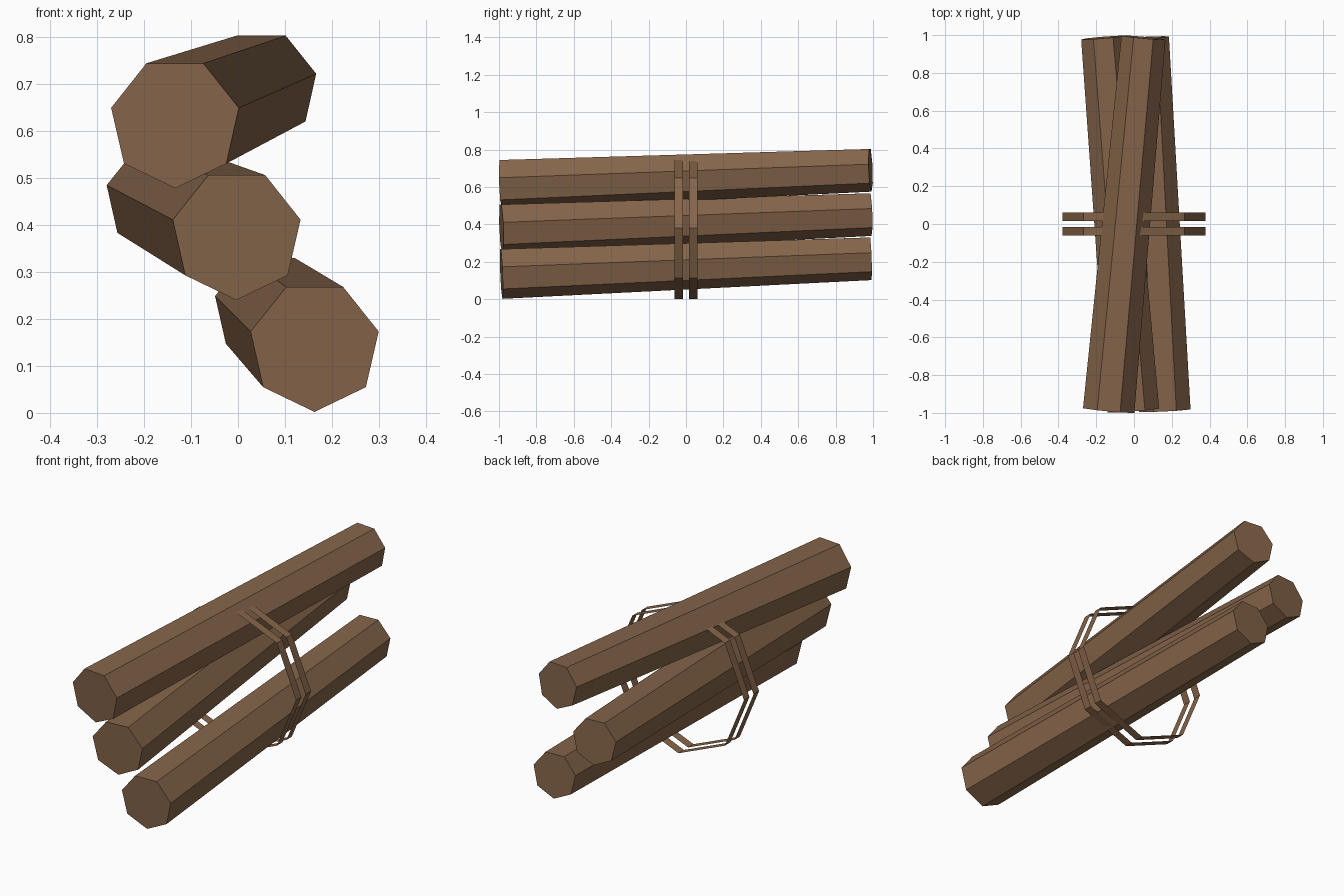
import bpy, bmesh, math
from mathutils import Vector

if "Cube" in bpy.data.objects:
    bpy.data.objects.remove(bpy.data.objects["Cube"])

brown = bpy.data.materials.new("bark brown")
brown.diffuse_color = (0.235, 0.130, 0.068, 1.0)
brown.use_nodes = True
brown.node_tree.nodes["Principled BSDF"].inputs["Base Color"].default_value = brown.diffuse_color


def finish(bm, name):
    mesh = bpy.data.meshes.new(name)
    bm.to_mesh(mesh)
    bm.free()
    mesh.materials.append(brown)
    obj = bpy.data.objects.new(name, mesh)
    bpy.context.collection.objects.link(obj)
    return obj


def ring(bm, centre, u, v, radius, sides, start):
    verts = []
    for i in range(sides):
        a = start + 2 * math.pi * i / sides
        verts.append(bm.verts.new(centre + radius * (math.cos(a) * u + math.sin(a) * v)))
    return verts


def bridge(bm, a, b):
    n = len(a)
    for i in range(n):
        j = (i + 1) % n
        bm.faces.new((a[i], a[j], b[j], b[i]))


# Tapered seven-sided log with its ends square to its axis
def log(name, front, back):
    p, q = Vector(front), Vector(back)
    d = (q - p).normalized()
    u = d.cross(Vector((0, 0, 1))).normalized()
    v = u.cross(d)
    bm = bmesh.new()
    a = ring(bm, p, u, v, 0.14, 7, -math.pi / 2)
    b = ring(bm, q, u, v, 0.12, 7, -math.pi / 2)
    bridge(bm, a, b)
    bm.faces.new(a)
    bm.faces.new(b)
    bmesh.ops.recalc_face_normals(bm, faces=bm.faces)
    finish(bm, name)


# Thin open eight-sided tie band around the stack
def band(name, y, width=0.045, radius=0.378):
    u, v = Vector((1, 0, 0)), Vector((0, 0, 1))
    bm = bmesh.new()
    a = ring(bm, Vector((0, y - width / 2, 0.38)), u, v, radius, 8, 0)
    b = ring(bm, Vector((0, y + width / 2, 0.38)), u, v, radius, 8, 0)
    bridge(bm, a, b)
    bm.normal_update()
    # make the band face outwards
    for f in bm.faces:
        if f.normal.dot(f.calc_center_median() - Vector((0, y, 0.38))) < 0:
            f.normal_flip()
    finish(bm, name)


log("bottom_log", (0.163, -0.987, 0.142), (0.068, 0.987, 0.222))
log("middle_log", (-0.003, -0.987, 0.380), (-0.163, 0.987, 0.458))
log("top_log", (-0.134, -0.987, 0.618), (0.050, 0.987, 0.695))

band("front_band", -0.0395)
band("back_band", 0.0395)
